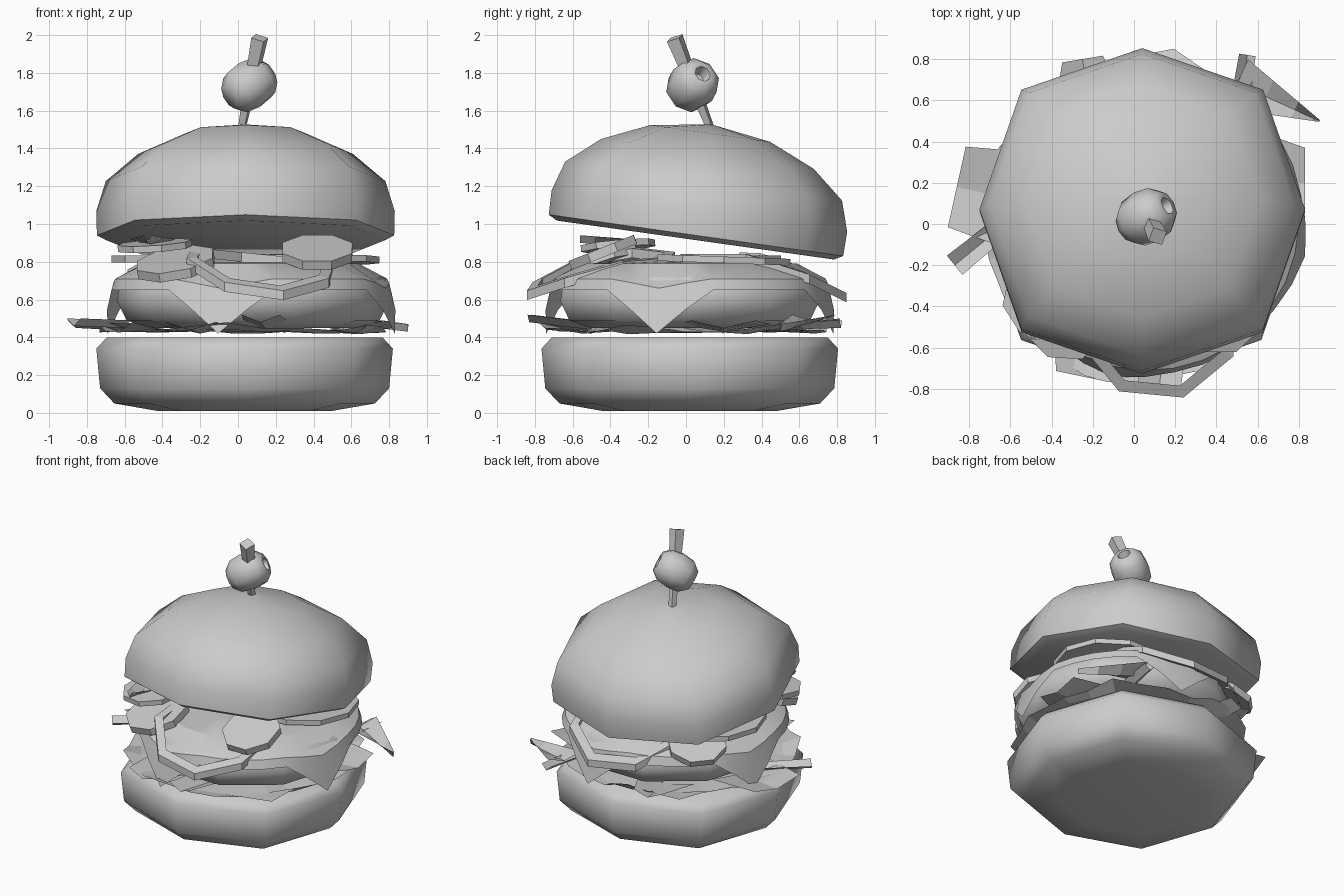
import bpy, bmesh, math, random
from math import sin, cos, pi, radians
from mathutils import Vector, Matrix

random.seed(4)
cube = bpy.data.objects.get("Cube")
if cube:
    bpy.data.objects.remove(cube)

grey = bpy.data.materials.new("plain grey")
grey.use_nodes = True
grey.diffuse_color = (0.6, 0.6, 0.6, 1)
grey.node_tree.nodes["Principled BSDF"].inputs["Base Color"].default_value = (0.6, 0.6, 0.6, 1)


def finish(name, bm, smooth=None, matrix=Matrix(), closed=True):
    if closed:
        bmesh.ops.recalc_face_normals(bm, faces=bm.faces)
    mesh = bpy.data.meshes.new(name)
    bm.to_mesh(mesh)
    bm.free()
    mesh.transform(matrix)
    mesh.materials.append(grey)
    obj = bpy.data.objects.new(name, mesh)
    bpy.context.collection.objects.link(obj)
    if smooth:
        bpy.ops.object.select_all(action='DESELECT')
        bpy.context.view_layer.objects.active = obj
        obj.select_set(True)
        bpy.ops.object.shade_smooth_by_angle(angle=radians(smooth))
    return obj


def bridge(bm, a, b):
    n = len(a)
    for i in range(n):
        bm.faces.new((a[i], a[(i + 1) % n], b[(i + 1) % n], b[i]))


def lathe(name, profile, matrix, sides=8, diagonal=1.0, smooth=58):
    """Stack of rings, capped at both ends; odd corners may be pushed out."""
    bm = bmesh.new()
    rings = []
    for r, h in profile:
        rings.append([bm.verts.new((r * cos(2 * pi * i / sides) * (diagonal if i % 2 else 1),
                                    r * sin(2 * pi * i / sides) * (diagonal if i % 2 else 1), h))
                      for i in range(sides)])
    for a, b in zip(rings, rings[1:]):
        bridge(bm, a, b)
    bm.faces.new(rings[0])
    bm.faces.new(rings[-1])
    return finish(name, bm, smooth, matrix)


def place(x, y, z, tilt_x=0, tilt_y=0, spin=0):
    return (Matrix.Translation((x, y, z)) @ Matrix.Rotation(radians(tilt_x), 4, 'X')
            @ Matrix.Rotation(radians(tilt_y), 4, 'Y') @ Matrix.Rotation(radians(spin), 4, 'Z'))


# Buns
lathe("bottom_bun", [(0.46, 0.01), (0.69, 0.05), (0.765, 0.13), (0.785, 0.34), (0.73, 0.4)],
      place(0.035, 0.02, 0), diagonal=1.05)
lathe("top_bun", [(0.74, -0.005), (0.787, 0.02), (0.79, 0.15), (0.74, 0.31), (0.569, 0.455),
                  (0.32, 0.565), (0.02, 0.61)], place(0.04, 0.05, 0.92, -8), diagonal=1.05)

# Patty
lathe("patty", [(0.55, 0.45), (0.67, 0.49), (0.72, 0.59), (0.7, 0.71), (0.54, 0.78)],
      place(0.08, 0.02, 0), sides=10)

# Cheese slice: sheet with four pointed corners drooping over the patty
bm = bmesh.new()
rings = [[], [], [], []]
for i in range(32):
    a = 2 * pi * i / 32
    corner = (1, 0.45, 0, 0, 0, 0, 0, 0.45)[i % 8]
    for ring, (r, z) in zip(rings, [(0.3, 0.8), (0.57, 0.79), (0.73, 0.71 - 0.05 * corner),
                                    (0.75 + 0.03 * corner, 0.65 - 0.23 * corner)]):
        ring.append(bm.verts.new((r * cos(a), r * sin(a), z)))
bm.faces.new(rings[0])
for a, b in zip(rings, rings[1:]):
    bridge(bm, a, b)
finish("cheese_slice", bm, 25, place(0.07, 0.02, 0, spin=-13), closed=False)

# Lettuce bed: ruffled sheet
bm = bmesh.new()
rings = [[], [], []]
for i in range(26):
    a = 2 * pi * i / 26
    wave = random.uniform(-1, 1)
    for ring, (r, z) in zip(rings, [(0.5, 0.43), (0.68, 0.43 + 0.015 * wave),
                                    (0.765 + 0.04 * wave, 0.455 + 0.035 * random.uniform(-1, 1))]):
        ring.append(bm.verts.new((r * cos(a) + 0.04, r * sin(a) + 0.01, z)))
bm.faces.new(rings[0])
for a, b in zip(rings, rings[1:]):
    bridge(bm, a, b)
finish("lettuce_bed", bm, closed=False)


# Lettuce leaves: curled strips poking out of the stack
def leaf(name, root, tip, width, end):
    root, tip = Vector(root), Vector(tip)
    side = (tip - root).cross(Vector((0, 0, 1))).normalized()
    bm = bmesh.new()
    rows = []
    for t in (0, 0.35, 0.7, 1):
        mid = root.lerp(tip, t)
        w = width + (end - width) * t
        rows.append([bm.verts.new(mid + side * s * w + Vector((0, 0, 0.04 * (abs(s) - 0.5))))
                     for s in (-1, 0, 1)])
    for p, q in zip(rows, rows[1:]):
        for k in range(2):
            bm.faces.new((p[k], p[k + 1], q[k + 1], q[k]))
    finish(name, bm, closed=False)


leaf("right_leaf", (-0.5, 0.1, 0.45), (-0.86, 0.18, 0.47), 0.25, 0.2)
leaf("right_curl", (-0.6, 0.02, 0.47), (-0.87, -0.2, 0.48), 0.05, 0.06)
leaf("left_back_tip", (0.5, 0.68, 0.5), (0.9, 0.5, 0.45), 0.13, 0.005)
leaf("back_curl", (0.5, 0.5, 0.46), (0.55, 0.82, 0.47), 0.05, 0.04)
leaf("front_curl", (0.15, -0.5, 0.46), (0.12, -0.83, 0.5), 0.12, 0.1)
leaf("front_right_leaf", (-0.2, -0.5, 0.44), (-0.25, -0.74, 0.46), 0.2, 0.13)
leaf("left_leaf", (0.6, 0.2, 0.45), (0.83, 0.2, 0.47), 0.25, 0.17)
leaf("back_leaf", (-0.2, 0.5, 0.45), (-0.25, 0.8, 0.48), 0.2, 0.1)
leaf("upper_tip", (-0.45, -0.3, 0.9), (-0.48, -0.56, 0.92), 0.12, 0.02)


# Onion rings: flat on the patty, sagging past its rim
def onion_ring(name, x, y, radius, outward, slope, phase, roll=0.0):
    bm = bmesh.new()
    loops = []
    for r, h in ((radius, 0), (radius - 0.06, 0), (radius - 0.06, 0.05), (radius, 0.05)):
        loop = []
        for i in range(8):
            a = 2 * pi * i / 8 + radians(phase)
            px, py = x + r * cos(a), y + r * sin(a)
            sag = max(0, py * outward - 0.44) * slope
            loop.append(bm.verts.new((px, py, 0.79 + h - sag - roll * (px - x))))
        loops.append(loop)
    for k in range(4):
        bridge(bm, loops[k], loops[(k + 1) % 4])
    finish(name, bm)


onion_ring("front_onion_ring", 0.12, -0.45, 0.41, -1, 0.45, 17, 0.1)
onion_ring("back_onion_ring", 0.1, 0.41, 0.45, 1, 0.5, 33)


# Round slices
def slice_disc(name, r, thick, matrix, sides=8):
    lathe(name, [(r, -thick / 2), (r, thick / 2)], matrix, sides, smooth=30)


slice_disc("right_tomato", 0.37, 0.035, place(-0.3, 0.15, 0.815), 10)
slice_disc("left_tomato", 0.37, 0.035, place(0.38, 0.2, 0.81, -2), 10)
slice_disc("left_pickle", 0.2, 0.05, place(0.42, -0.44, 0.85, 22, 0, 22))
slice_disc("right_pickle", 0.2, 0.035, place(-0.44, -0.36, 0.885, 5, -4, 10))
slice_disc("front_pickle", 0.22, 0.05, place(-0.33, -0.45, 0.79, 18, -10, 22))
slice_disc("back_pickle", 0.2, 0.045, place(-0.4, 0.45, 0.76, -16, -14, 22))

# Cocktail stick: tapered square rod
foot, top = Vector((0.015, 0.14, 1.48)), Vector((0.115, -0.06, 1.985))
axis = top - foot
lathe("cocktail_stick", [(0.022, 0), (0.05, axis.length)],
      Matrix.Translation(foot) @ axis.to_track_quat('Z', 'Y').to_matrix().to_4x4(), 4, smooth=20)

# Olive with a hollow end
aim = Vector((0.75, 0.4, 0.45)).to_track_quat('Z', 'Y').to_matrix().to_4x4()
lathe("olive", [(0.07, -0.135), (0.12, -0.08), (0.132, 0), (0.12, 0.08), (0.075, 0.13),
                (0.045, 0.13), (0.03, 0.07)], Matrix.Translation((0.06, 0.035, 1.735)) @ aim, 8)
